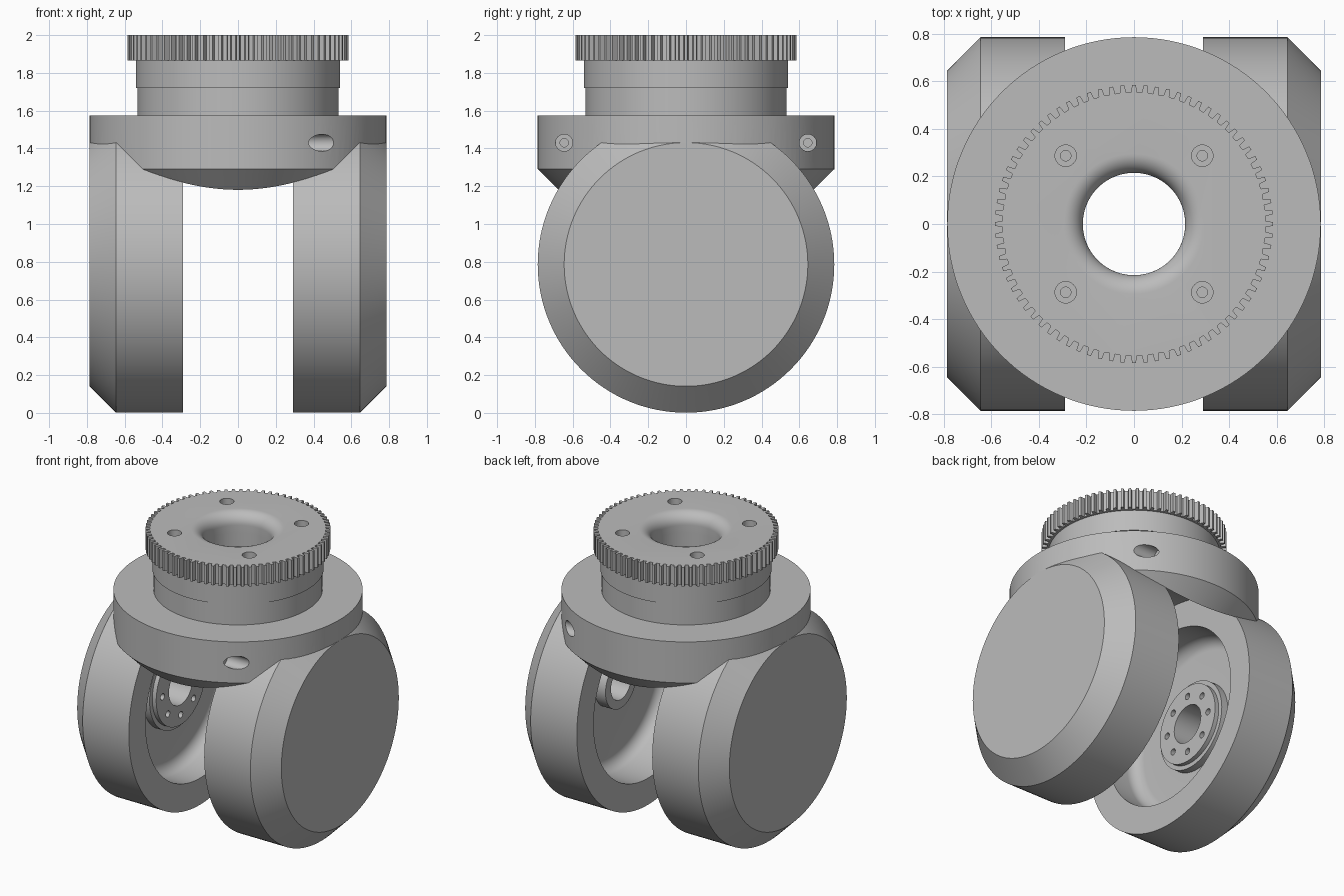
import bpy, bmesh
from math import sin, cos, pi, radians
from mathutils import Matrix, Vector

cube = bpy.data.objects.get("Cube")
if cube:
    bpy.data.objects.remove(cube, do_unlink=True)

grey = bpy.data.materials.new("machined_grey")
grey.use_nodes = True
COLOUR = (0.5, 0.5, 0.5, 1)
grey.diffuse_color = COLOUR
for node in grey.node_tree.nodes:
    if node.type == 'BSDF_PRINCIPLED':
        node.inputs["Base Color"].default_value = COLOUR

AXLE_Z = 0.786
R = 0.785      # outer radius of cups and turntable
FACE = 0.645   # flat cup face radius


def finish(bm, name, matrix):
    bmesh.ops.remove_doubles(bm, verts=bm.verts, dist=1e-5)
    bmesh.ops.recalc_face_normals(bm, faces=bm.faces)
    bm.transform(matrix)
    mesh = bpy.data.meshes.new(name)
    bm.to_mesh(mesh)
    bm.free()
    mesh.materials.append(grey)
    obj = bpy.data.objects.new(name, mesh)
    bpy.context.collection.objects.link(obj)
    return obj


def lathe(name, profile, matrix=Matrix(), steps=128):
    """Spin (radius, height) points round the z axis."""
    bm = bmesh.new()
    verts = [bm.verts.new((r, 0, z)) for r, z in profile]
    edges = [bm.edges.new(pair) for pair in zip(verts, verts[1:])]
    bmesh.ops.spin(bm, geom=verts + edges, cent=(0, 0, 0), axis=(0, 0, 1),
                   angle=2 * pi, steps=steps, use_merge=True)
    return finish(bm, name, matrix)


def arc(r, z, radius, start, end, n=10):
    angles = [radians(start + (end - start) * i / n) for i in range(n + 1)]
    return [(r + radius * cos(a), z + radius * sin(a)) for a in angles]


def activate(obj):
    bpy.ops.object.select_all(action='DESELECT')
    obj.select_set(True)
    bpy.context.view_layer.objects.active = obj


def cut(obj, cutter):
    activate(obj)
    mod = obj.modifiers.new("cut", 'BOOLEAN')
    mod.operation = 'DIFFERENCE'
    mod.solver = 'EXACT'
    mod.object = cutter
    bpy.ops.object.modifier_apply(modifier=mod.name)


def discard(cutter):
    bpy.data.objects.remove(cutter, do_unlink=True)


def along_x(side):
    return Matrix.Translation((0, 0, AXLE_Z)) @ Matrix.Rotation(side * pi / 2, 4, 'Y')


def stepped_hole(top, seat, bottom, matrix):
    """Cutter for a counterbored screw hole."""
    return lathe("hole_cutter", [(0, top), (0.045, top), (0.045, seat),
                                 (0.022, seat), (0.022, bottom), (0, bottom)],
                 matrix, 32)


# Hollow wheel cups, each with its own hub
def wheel_cup(name, side, floor, hub):
    shell = [(0, R), (FACE, R), (R, FACE), (R, 0.29), (0.6, 0.29)]
    fillet = arc(0.52, floor - 0.08, 0.08, 0, 90)
    return lathe(name, shell + fillet + hub, along_x(side))


left_cup = wheel_cup("left_wheel_cup", 1, 0.58,
                     [(0.17, 0.58), (0.17, 0.5), (0.11, 0.5), (0.11, 0.64), (0, 0.64)])
right_cup = wheel_cup("right_wheel_cup", -1, 0.52,
                      [(0.3, 0.52), (0.3, 0.47), (0.27, 0.47), (0.27, 0.44),
                       (0.13, 0.44), (0.13, 0.64), (0, 0.64)])

# Ring of bolt holes in the right hub
for i in range(8):
    a = i * pi / 4
    spot = Matrix.Translation((0.2 * cos(a), 0.2 * sin(a), 0))
    drill = lathe("hole_cutter", [(0, 0.4), (0.022, 0.4), (0.022, 0.51), (0, 0.51)],
                  along_x(-1) @ spot, 20)
    cut(right_cup, drill)
    discard(drill)

# Turntable plate with the column above it
turntable = lathe("turntable", [
    (0, 1.1), (0.595, 1.1), (R, 1.29), (R, 1.575), (0.532, 1.575),
    (0.532, 1.72), (0.54, 1.72), (0.54, 1.87), (0, 1.87)])
S = 0.002
arch = lathe("arch_cutter", [(0, -R - S), (FACE - S, -R - S), (R - S, -FACE),
                             (R - S, FACE), (FACE - S, R + S), (0, R + S)], along_x(1))
cut(turntable, arch)
discard(arch)

# Toothed ring on top
TEETH, ROOT, TIP = 76, 0.553, 0.584
bm = bmesh.new()
outline = []
for i in range(TEETH):
    for radius, shift in ((ROOT, -0.27), (TIP, -0.17), (TIP, 0.17), (ROOT, 0.27)):
        a = 2 * pi * (i + shift) / TEETH
        outline.append(bm.verts.new((radius * cos(a), radius * sin(a), 1.865)))
base = bm.faces.new(outline)
raised = bmesh.ops.extrude_face_region(bm, geom=[base], use_keep_orig=True)
bmesh.ops.translate(bm, vec=Vector((0, 0, 0.135)),
                    verts=[g for g in raised["geom"] if isinstance(g, bmesh.types.BMVert)])
gear = finish(bm, "gear_ring", Matrix())

# Flared central bore
flare = arc(0.295, 1.92, 0.08, 180, 90)
bore = lathe("bore_cutter", [(0, 1.0), (0.215, 1.0)] + flare + [(0.295, 2.1), (0, 2.1)])
for part in (turntable, gear):
    cut(part, bore)
discard(bore)

# Screw holes in the top face
for x in (-0.287, 0.287):
    for y in (-0.287, 0.287):
        hole = stepped_hole(2.1, 1.9, 1.8, Matrix.Translation((x, y, 0)))
        for part in (turntable, gear):
            cut(part, hole)
        discard(hole)

# Screw holes in the left side of the plate
for y in (-0.645, 0.645):
    place = Matrix.Translation((0, y, 1.43)) @ Matrix.Rotation(pi / 2, 4, 'Y')
    hole = stepped_hole(0.8, 0.34, 0.25, place)
    cut(turntable, hole)
    discard(hole)

for part in (left_cup, right_cup, turntable, gear):
    activate(part)
    bpy.ops.object.shade_smooth_by_angle(angle=radians(25))
